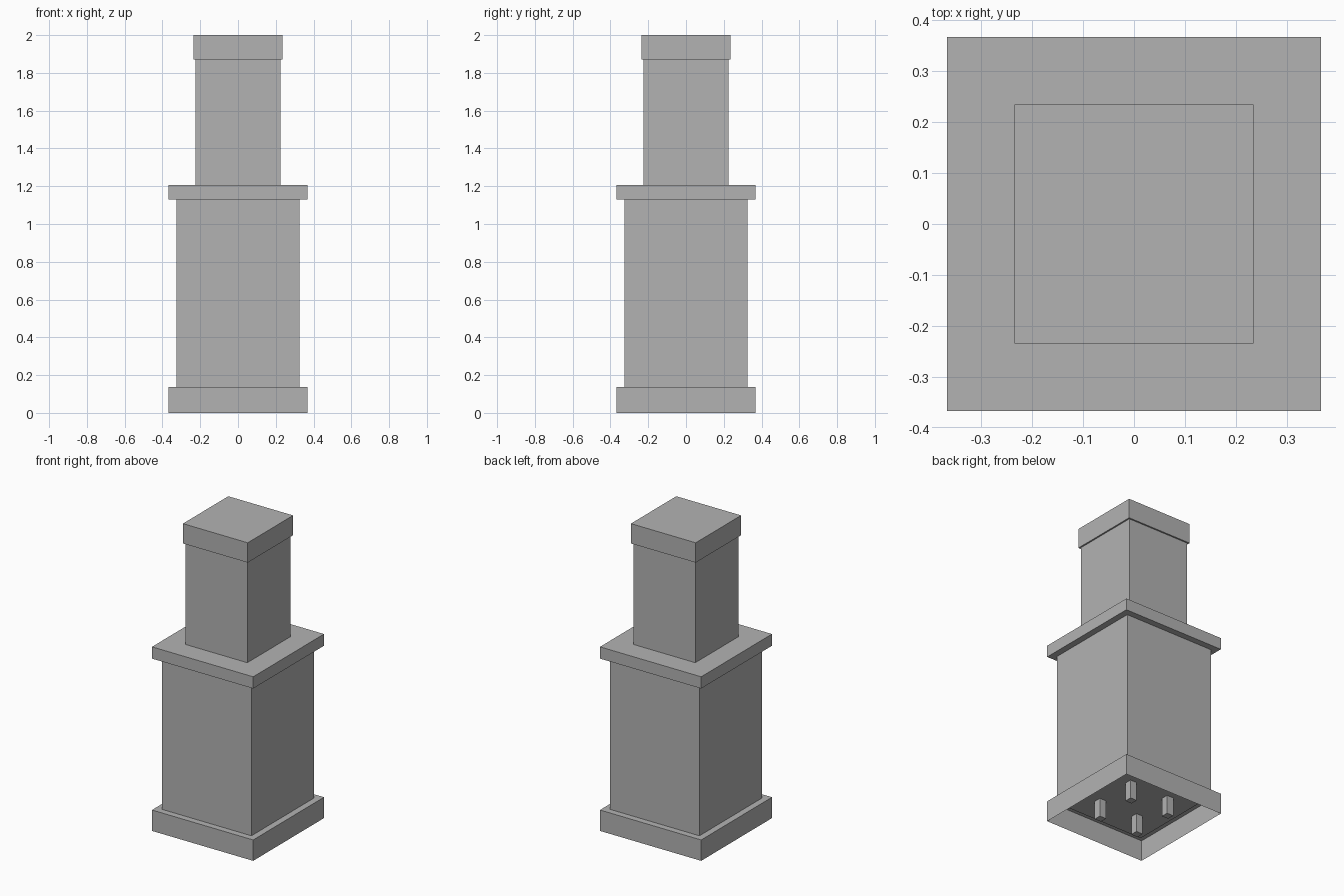
import bpy
import bmesh

cube = bpy.data.objects.get("Cube")
if cube:
    bpy.data.objects.remove(cube, do_unlink=True)

# Single grey stone colour
stone = bpy.data.materials.new("grey_stone")
stone.use_nodes = True
stone.diffuse_color = (0.45, 0.45, 0.45, 1)
bsdf = next(n for n in stone.node_tree.nodes if n.type == 'BSDF_PRINCIPLED')
bsdf.inputs["Base Color"].default_value = stone.diffuse_color


def box(name, half, bottom, top, x=0, y=0, open_bottom=False):
    """Square block between two heights, optionally hollow from below."""
    bm = bmesh.new()
    bmesh.ops.create_cube(bm, size=2)
    for v in bm.verts:
        v.co = (v.co.x * half, v.co.y * half, top if v.co.z > 0 else bottom)
    if open_bottom:
        bm.normal_update()
        under = [f for f in bm.faces if f.normal.z < -0.5]
        bmesh.ops.delete(bm, geom=under, context='FACES_ONLY')
    mesh = bpy.data.meshes.new(name)
    bm.to_mesh(mesh)
    bm.free()
    mesh.materials.append(stone)
    obj = bpy.data.objects.new(name, mesh)
    obj.location = (x, y, 0)
    bpy.context.collection.objects.link(obj)
    return obj


# Hollow plinth at the bottom, with the tall body set into it
box("plinth", 0.367, 0, 0.137, open_bottom=True)
box("body", 0.325, 0.122, 1.13)

# Overhanging ledge, upper column and cap
box("ledge", 0.367, 1.13, 1.207)
box("column", 0.225, 1.207, 1.87)
box("cap", 0.235, 1.87, 2.0)

# Four small feet hidden inside the plinth
for side_x, x in (("left", 0.142), ("right", -0.142)):
    for side_y, y in (("front", -0.142), ("back", 0.142)):
        box(f"{side_y}_{side_x}_foot", 0.024, 0, 0.122, x, y)
